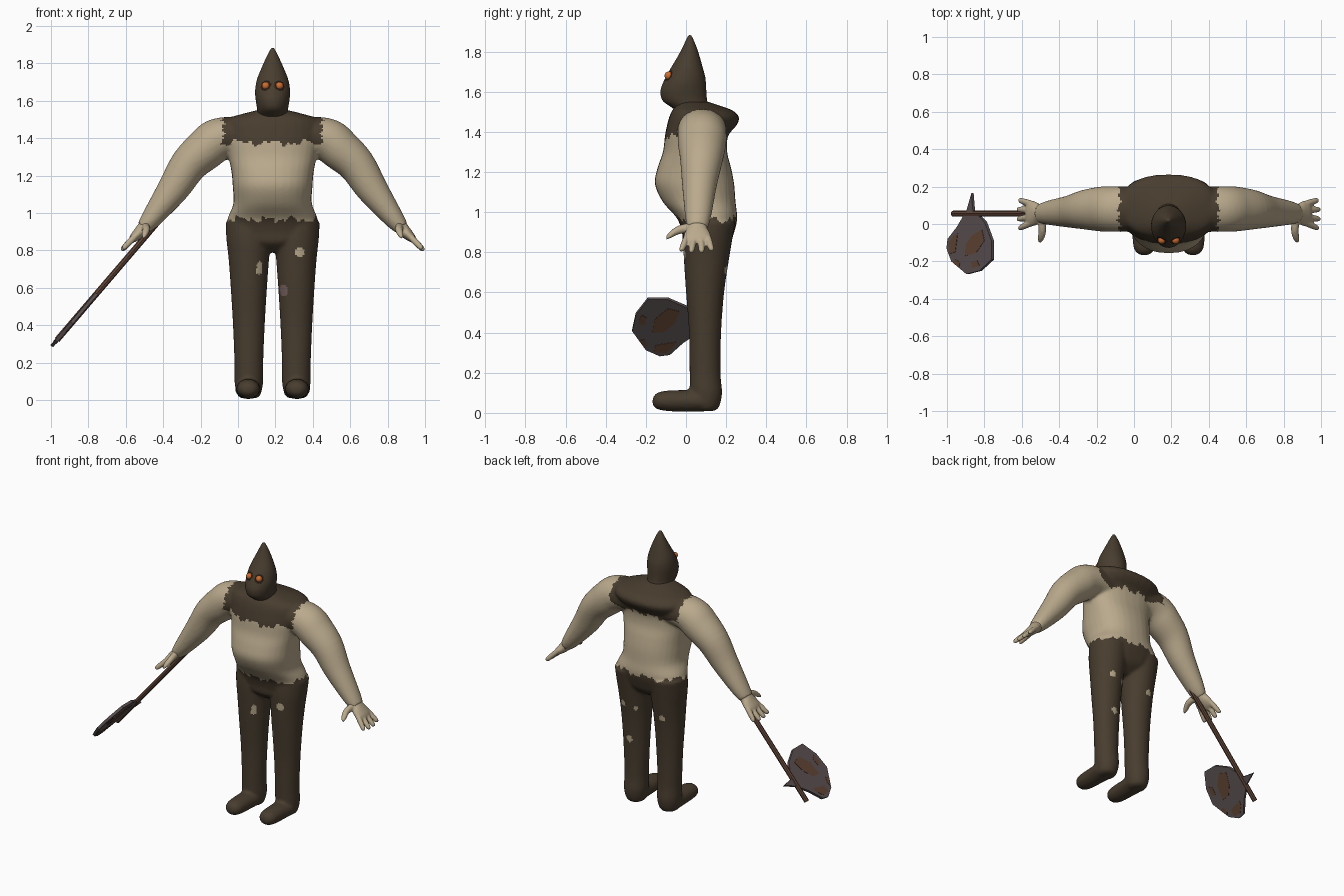
import bpy
import bmesh
from math import sin, cos, pi, atan2
from mathutils import Vector

cube = bpy.data.objects.get("Cube")
if cube:
    bpy.data.objects.remove(cube, do_unlink=True)

BODY_X = 0.185          # the figure stands off-centre because of the axe
X, Y, Z = Vector((1, 0, 0)), Vector((0, 1, 0)), Vector((0, 0, 1))


def material(name, r, g, b):
    mat = bpy.data.materials.new(name)
    mat.use_nodes = True
    mat.diffuse_color = (r, g, b, 1)
    bsdf = next(n for n in mat.node_tree.nodes if n.type == 'BSDF_PRINCIPLED')
    bsdf.inputs["Base Color"].default_value = (r, g, b, 1)
    bsdf.inputs["Roughness"].default_value = 0.8
    return mat


cloth = material("dark_cloth", 0.065, 0.046, 0.028)
skin = material("pale_skin", 0.49, 0.40, 0.265)
wound = material("wound", 0.17, 0.11, 0.105)
socket = material("eye_socket", 0.025, 0.014, 0.009)
orange = material("orange_eye", 0.6, 0.15, 0.03)
steel = material("old_steel", 0.11, 0.085, 0.088)
rust = material("rust", 0.125, 0.062, 0.035)
wood = material("dark_wood", 0.115, 0.058, 0.038)


def smooth_rows(rows, steps=4):
    """Catmull-Rom interpolation through rows of numbers."""
    out = []
    for i in range(len(rows) - 1):
        p0, p1, p2, p3 = (rows[max(0, min(len(rows) - 1, i + k))] for k in (-1, 0, 1, 2))
        for s in range(steps):
            t = s / steps
            out.append([b + 0.5 * t * (c - a + t * (2 * a - 5 * b + 4 * c - d + t * (3 * (b - c) + d - a)))
                        for a, b, c, d in zip(p0, p1, p2, p3)])
    return out + [list(rows[-1])]


def loft(bm, rings, b, a=None, sides=32, power=2.0):
    """Skin rings of (x, y, z, radius_a, radius_b); a follows the path if not given."""
    loops = []
    for i, (x, y, z, ra, rb) in enumerate(rings):
        prev, nxt = rings[max(i - 1, 0)], rings[min(i + 1, len(rings) - 1)]
        side = a or b.cross(Vector(nxt[:3]) - Vector(prev[:3])).normalized()
        loop = []
        for k in range(sides):
            c, s = cos(2 * pi * k / sides), sin(2 * pi * k / sides)
            c = (abs(c) ** (2 / power)) * (1 if c > 0 else -1)
            s = (abs(s) ** (2 / power)) * (1 if s > 0 else -1)
            loop.append(bm.verts.new(Vector((x, y, z)) + side * (ra * c) + b * (rb * s)))
        loops.append(loop)
    for lo, hi in zip(loops, loops[1:]):
        for k in range(sides):
            n = (k + 1) % sides
            bm.faces.new((lo[k], lo[n], hi[n], hi[k]))
    bm.faces.new(loops[0][::-1])
    bm.faces.new(loops[-1])


def stack(bm, rows, x=0, power=2.0):
    """Horizontal sections given as (height, half_width, front, back)."""
    rings = [(x, (f + k) / 2, z, w, (k - f) / 2) for z, w, f, k in smooth_rows(rows)]
    loft(bm, rings, Y, X, power=power)


def add_object(bm, name, mats):
    bmesh.ops.recalc_face_normals(bm, faces=bm.faces)
    mesh = bpy.data.meshes.new(name)
    bm.to_mesh(mesh)
    bm.free()
    for m in mats:
        mesh.materials.append(m)
    obj = bpy.data.objects.new(name, mesh)
    bpy.context.collection.objects.link(obj)
    return obj


def add_organic(bm, name, mats, voxel, smoothing, rule=None):
    """Fuse overlapping lofts into one skin, then colour its faces by a rule."""
    bmesh.ops.translate(bm, verts=bm.verts, vec=X * BODY_X)
    obj = add_object(bm, name, [])
    remesh = obj.modifiers.new("fuse", 'REMESH')
    remesh.mode = 'VOXEL'
    remesh.voxel_size = voxel
    soft = obj.modifiers.new("soften", 'SMOOTH')
    soft.factor = 0.5
    soft.iterations = smoothing
    graph = bpy.context.evaluated_depsgraph_get()
    mesh = bpy.data.meshes.new_from_object(obj.evaluated_get(graph))
    obj.modifiers.clear()
    obj.data = mesh
    mesh.materials.clear()
    for m in mats:
        mesh.materials.append(m)
    for p in mesh.polygons:
        p.use_smooth = True
        p.material_index = rule(p.center - X * BODY_X) if rule else 0
    return obj


# Body: torso, arms, legs and feet fused together
bm = bmesh.new()
stack(bm, [(.79, .06, .05, .15), (.84, .17, -.01, .215), (.9, .238, -.02, .24), (.97, .24, -.045, .255),
           (1.05, .21, -.115, .247), (1.14, .213, -.155, .24), (1.22, .22, -.142, .225),
           (1.3, .235, -.115, .205), (1.38, .25, -.105, .21), (1.43, .262, -.095, .25),
           (1.47, .265, -.085, .265), (1.505, .24, -.07, .235), (1.53, .16, -.05, .17),
           (1.55, .08, -.03, .11)], power=2.3)
ARM = [(.1, .08, 1.41, .1, .12), (.22, .08, 1.41, .105, .122), (.3, .08, 1.388, .115, .122),
       (.36, .08, 1.34, .112, .12), (.448, .077, 1.258, .1, .106), (.53, .067, 1.13, .085, .086),
       (.645, .06, .975, .056, .064), (.69, .056, .92, .04, .05)]
LEG = [(.01, .04, .05, .14), (.03, .063, .03, .165), (.1, .077, .02, .18), (.2, .077, .018, .172),
       (.4, .085, .015, .175), (.6, .097, 0, .19), (.75, .108, -.01, .212), (.86, .12, -.015, .23),
       (.95, .125, -.01, .245)]
FOOT = [(.14, .055, .05, .04), (.08, .06, .07, .054), (0, .06, .066, .054), (-.08, .06, .063, .052),
        (-.13, .06, .056, .045), (-.155, .058, .04, .033), (-.167, .056, .015, .012)]
for s in (-1, 1):
    loft(bm, [(s * x, y, z, a, b) for x, y, z, a, b in smooth_rows(ARM)], Y)
    stack(bm, LEG, x=s * .127)
    loft(bm, [(s * .13, y, z, a, b) for y, z, a, b in smooth_rows(FOOT)], Z, X)


def ragged(t):
    return .011 * sin(7 * t) + .009 * sin(17 * t + 1) + .006 * sin(31 * t)


# Holes torn in the trousers: position and radius
HOLES = [Vector(h) for h in ((-.06, 0, .72), (-.065, 0, .69), (.145, -.01, .79), (.125, .185, .46),
                             (.16, .21, .71), (.06, .2, .69), (-.14, .21, .68))]
WOUND_SPOT = Vector((.055, .03, .585))


def body_colour(c):
    turn = atan2(c.y - .08, c.x)
    if c.z > 1.375 + ragged(turn) and abs(c.x) < .265 + .6 * ragged(c.y * 12 + c.z * 9):
        return 0
    if abs(c.x) > .3 or c.z > .965 + ragged(turn + 2):
        return 1
    if (c - WOUND_SPOT).length < .032:
        return 2
    return 1 if any((c - h).length < .024 for h in HOLES) else 0


add_organic(bm, "body", [cloth, skin, wound], .01, 4, body_colour)

# Pointed hood with dark eye sockets
bm = bmesh.new()
stack(bm, [(1.48, .085, -.02, .125), (1.52, .082, -.07, .118), (1.555, .083, -.117, .106),
           (1.6, .09, -.128, .102), (1.64, .094, -.117, .1), (1.68, .091, -.097, .095),
           (1.72, .082, -.075, .084), (1.77, .062, -.045, .07), (1.82, .04, -.018, .054),
           (1.86, .021, .0, .038), (1.885, .007, .012, .026)])
EYES = [Vector((s * .037, -.086, 1.68)) for s in (-1, 1)]
add_organic(bm, "hood", [cloth, socket], .008, 3,
            lambda c: int(any((c - e).length < .031 for e in EYES)))

# Eyes
for side, e in zip(("right", "left"), EYES):
    bm = bmesh.new()
    bmesh.ops.create_uvsphere(bm, u_segments=20, v_segments=12, radius=.021)
    bmesh.ops.translate(bm, verts=bm.verts, vec=e + X * BODY_X)
    for f in bm.faces:
        f.smooth = True
    add_object(bm, side + "_eye", [orange])

# Hands: palm, four spread fingers and a thumb pointing forward
PALM = [(.64, .058, .98, .045, .053), (.685, .056, .925, .037, .048), (.715, .056, .893, .031, .064),
        (.742, .056, .867, .024, .068), (.758, .056, .85, .014, .05)]
THUMB = [(.68, .03, .925, .022, .024), (.675, -.035, .912, .02, .022), (.683, -.075, .89, .017, .018),
         (.69, -.098, .872, .008, .009)]
for side, s in (("right", -1), ("left", 1)):
    bm = bmesh.new()
    loft(bm, [(s * x, y, z, a, b) for x, y, z, a, b in smooth_rows(PALM)], Y)
    loft(bm, [(s * x, y, z, a, b) for x, y, z, a, b in smooth_rows(THUMB)], Z)
    for i, reach in enumerate((.9, 1, 1, .88)):
        start = Vector((s * .735, .004 + .035 * i, .875))
        tip = Vector((s * .808, -.026 + .052 * i, .8))
        rows = []
        for t, r in ((0, .017), (.5, .017), (.88, .014), (1, .007)):
            rows.append((*start.lerp(tip, t * reach), r, r))
        loft(bm, smooth_rows(rows), Y, sides=16)
    add_organic(bm, side + "_hand", [skin], .006, 2)

# Axe: laid out in the plane of the handle direction and the y axis
GRIP = Vector((-.87, 0, .435))
ALONG = Vector((-.65, 0, -.76)).normalized()
ACROSS = Y.cross(ALONG)


def plate(name, outline, thickness, mat):
    bm = bmesh.new()
    verts = [bm.verts.new(GRIP + ALONG * u + Y * y - ACROSS * thickness / 2) for u, y in outline]
    face = bm.faces.new(verts)
    grown = bmesh.ops.extrude_face_region(bm, geom=[face])["geom"]
    bmesh.ops.translate(bm, vec=ACROSS * thickness,
                        verts=[g for g in grown if isinstance(g, bmesh.types.BMVert)])
    add_object(bm, name, [mat])


bm = bmesh.new()
loft(bm, [(*(GRIP + ALONG * u + Y * .055), .016, .016) for u in (-.68, -.3, .15)], Y, sides=8)
add_object(bm, "axe_handle", [wood])

plate("axe_blade", [(-.06, .05), (-.12, .01), (-.177, -.09), (-.177, -.19), (-.077, -.25), (.03, -.268),
                    (.154, -.2), (.194, -.13), (.185, -.08), (.108, -.015), (.05, .05)], .018, steel)
plate("axe_spike", [(-.025, .05), (-.01, .165), (.04, .05)], .016, steel)

RUST = [[(.04, -.17), (-.05, -.155), (-.12, -.09), (-.1, -.03), (-.02, -.06), (.035, -.11)],
        [(.165, -.16), (.12, -.15), (.1, -.05), (.13, -.06), (.17, -.1)],
        [(-.02, -.235), (-.08, -.225), (-.06, -.195), (-.01, -.205)],
        [(.14, -.205), (.09, -.23), (.08, -.205), (.12, -.19)]]
for i, outline in enumerate(RUST):
    plate("rust_patch_%d" % (i + 1), outline, .022, rust)
